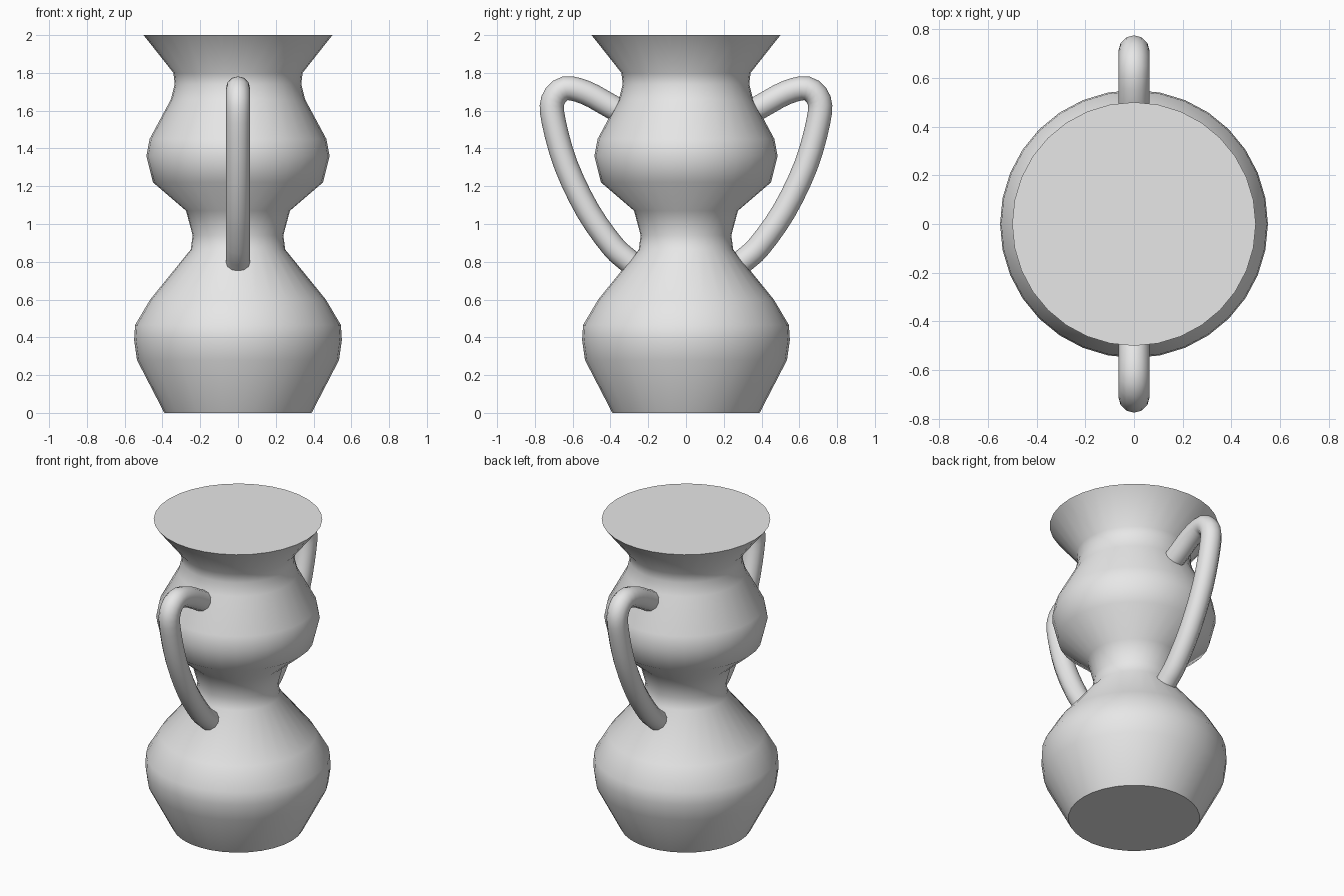
import bpy
import bmesh
import math
from mathutils import Vector

cube = bpy.data.objects.get("Cube")
if cube:
    bpy.data.objects.remove(cube, do_unlink=True)

clay = bpy.data.materials.new("grey clay")
clay.use_nodes = True
clay.diffuse_color = (0.8, 0.8, 0.8, 1)
clay.node_tree.nodes["Principled BSDF"].inputs["Base Color"].default_value = (0.8, 0.8, 0.8, 1)


def skin_rings(name, rings):
    """Join rings of points into a closed, capped, smooth shaded object."""
    bm = bmesh.new()
    loops = [[bm.verts.new(p) for p in ring] for ring in rings]
    sides = len(loops[0])
    for a, b in zip(loops, loops[1:]):
        for i in range(sides):
            j = (i + 1) % sides
            bm.faces.new((a[i], a[j], b[j], b[i]))
    bm.faces.new(loops[0])
    bm.faces.new(loops[-1])
    bmesh.ops.recalc_face_normals(bm, faces=bm.faces)
    mesh = bpy.data.meshes.new(name)
    bm.to_mesh(mesh)
    bm.free()
    mesh.materials.append(clay)
    obj = bpy.data.objects.new(name, mesh)
    bpy.context.collection.objects.link(obj)
    bpy.ops.object.select_all(action='DESELECT')
    obj.select_set(True)
    bpy.context.view_layer.objects.active = obj
    bpy.ops.object.shade_smooth_by_angle(angle=math.radians(50))
    return obj


def angles(n):
    return [2 * math.pi * i / n for i in range(n)]


def smooth_path(points, steps):
    """Catmull-Rom path through the points."""
    pts = [2 * points[0] - points[1]] + points + [2 * points[-1] - points[-2]]
    path = []
    for a, b, c, d in zip(pts, pts[1:], pts[2:], pts[3:]):
        for s in range(steps):
            t = s / steps
            path.append(0.5 * (2 * b + (c - a) * t + (2 * a - 5 * b + 4 * c - d) * t ** 2
                               + (3 * b - a - 3 * c + d) * t ** 3))
    return path + [points[-1]]


# Vase body: radius and height from foot to rim
PROFILE = [(0.39, 0), (0.535, 0.28), (0.55, 0.385), (0.545, 0.465), (0.465, 0.6),
           (0.25, 0.865), (0.24, 0.94), (0.275, 1.07), (0.45, 1.22), (0.485, 1.36),
           (0.468, 1.45), (0.355, 1.66), (0.335, 1.74), (0.342, 1.8), (0.5, 2)]
skin_rings("vase_body", [[(r * math.cos(a), r * math.sin(a), z) for a in angles(32)]
                         for r, z in PROFILE])

# Handles: round tubes swept along a looping path, front and back
HANDLE = [(0.32, 1.58), (0.41, 1.63), (0.53, 1.695), (0.64, 1.718), (0.705, 1.655),
          (0.7, 1.54), (0.635, 1.31), (0.52, 1.07), (0.39, 0.885), (0.31, 0.81), (0.24, 0.75)]
TUBE = 0.064
path = smooth_path([Vector((0, y, z)) for y, z in HANDLE], 3)
for name, side in (("front_handle", -1), ("back_handle", 1)):
    rings = []
    for i, p in enumerate(path):
        along = (path[min(i + 1, len(path) - 1)] - path[max(i - 1, 0)]).normalized()
        across = along.cross(Vector((1, 0, 0)))
        ring = []
        for a in angles(12):
            q = p + TUBE * (math.cos(a) * Vector((1, 0, 0)) + math.sin(a) * across)
            ring.append((q.x, side * q.y, q.z))
        rings.append(ring)
    skin_rings(name, rings)
